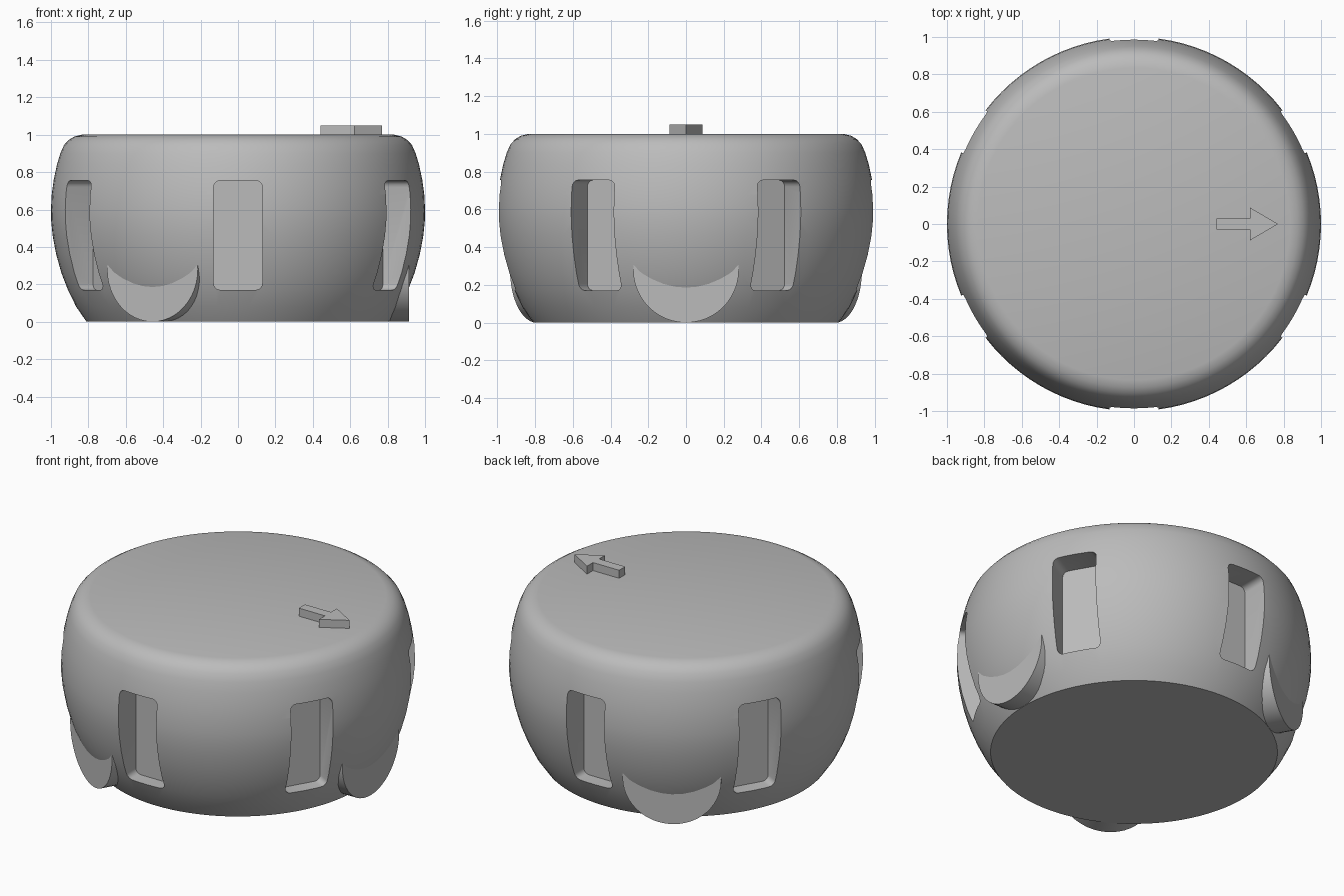
import bpy, bmesh, math
from mathutils import Matrix, Vector

if "Cube" in bpy.data.objects:
    bpy.data.objects.remove(bpy.data.objects["Cube"])

grey = bpy.data.materials.new("plain_grey")
grey.diffuse_color = (0.5, 0.5, 0.5, 1)
grey.use_nodes = True
grey.node_tree.nodes["Principled BSDF"].inputs["Base Color"].default_value = grey.diffuse_color


def make_object(name, bm):
    bmesh.ops.recalc_face_normals(bm, faces=bm.faces)
    me = bpy.data.meshes.new(name)
    bm.to_mesh(me)
    bm.free()
    ob = bpy.data.objects.new(name, me)
    bpy.context.collection.objects.link(ob)
    me.materials.append(grey)
    return ob


def prism(name, outline, offset):
    """Extrude a closed 3D outline along an offset vector."""
    bm = bmesh.new()
    face = bm.faces.new([bm.verts.new(p) for p in outline])
    ext = bmesh.ops.extrude_face_region(bm, geom=[face])
    moved = [g for g in ext["geom"] if isinstance(g, bmesh.types.BMVert)]
    bmesh.ops.translate(bm, verts=moved, vec=Vector(offset))
    return make_object(name, bm)


def lathe(name, profile, n):
    bm = bmesh.new()
    rings = [[bm.verts.new((r * math.cos(2 * math.pi * i / n),
                            r * math.sin(2 * math.pi * i / n), z))
              for i in range(n)] for r, z in profile]
    for a, b in zip(rings, rings[1:]):
        for i in range(n):
            j = (i + 1) % n
            bm.faces.new((a[i], a[j], b[j], b[i]))
    bm.faces.new(rings[0])
    bm.faces.new(rings[-1])
    return make_object(name, bm)


def smooth(ob, degrees):
    bpy.ops.object.select_all(action='DESELECT')
    ob.select_set(True)
    bpy.context.view_layer.objects.active = ob
    bpy.ops.object.shade_smooth_by_angle(angle=math.radians(degrees))


# Bulging round body
profile = [(0.81, 0), (0.865, 0.08), (0.909, 0.17), (0.944, 0.26),
           (0.972, 0.36), (0.991, 0.46), (0.999, 0.54), (1.0, 0.6),
           (0.996, 0.68), (0.985, 0.76), (0.968, 0.84), (0.95, 0.9),
           (0.93, 0.945), (0.905, 0.972), (0.875, 0.99), (0.835, 1.0)]
body = lathe("body", profile, 96)

# Six upright pockets with rounded corners, cut around the side
half_w, low, high, r = 0.13, 0.17, 0.755, 0.035
corners = [(half_w - r, high - r, 0), (-half_w + r, high - r, 90),
           (-half_w + r, low + r, 180), (half_w - r, low + r, 270)]
slot = [(0.82, cy + r * math.cos(math.radians(a0 + k * 22.5)),
         cz + r * math.sin(math.radians(a0 + k * 22.5)))
        for cy, cz, a0 in corners for k in range(5)]
for k in range(6):
    cutter = prism("pocket_cutter", slot, (0.4, 0, 0))
    cutter.data.transform(Matrix.Rotation(math.radians(30 + 60 * k), 4, 'Z'))
    cutter.hide_render = True
    mod = body.modifiers.new("pocket", 'BOOLEAN')
    mod.operation = 'DIFFERENCE'
    mod.solver = 'EXACT'
    mod.object = cutter
    bpy.context.view_layer.objects.active = body
    bpy.ops.object.modifier_apply(modifier=mod.name)
    bpy.data.objects.remove(cutter)
smooth(body, 40)

# Three round feet pointing outwards
circle = [(0.6, 0.28 * math.cos(2 * math.pi * i / 48),
           0.28 + 0.28 * math.sin(2 * math.pi * i / 48)) for i in range(48)]
for k in range(3):
    foot = prism("foot", circle, (0.315, 0, 0))
    foot.data.transform(Matrix.Rotation(math.radians(120 * k), 4, 'Z'))
    smooth(foot, 40)

# Raised direction arrow on the flat top
arrow = [(0.44, -0.03), (0.62, -0.03), (0.62, -0.088), (0.77, 0),
         (0.62, 0.088), (0.62, 0.03), (0.44, 0.03)]
prism("top_arrow", [(x, y, 0.995) for x, y in arrow], (0, 0, 0.055))
